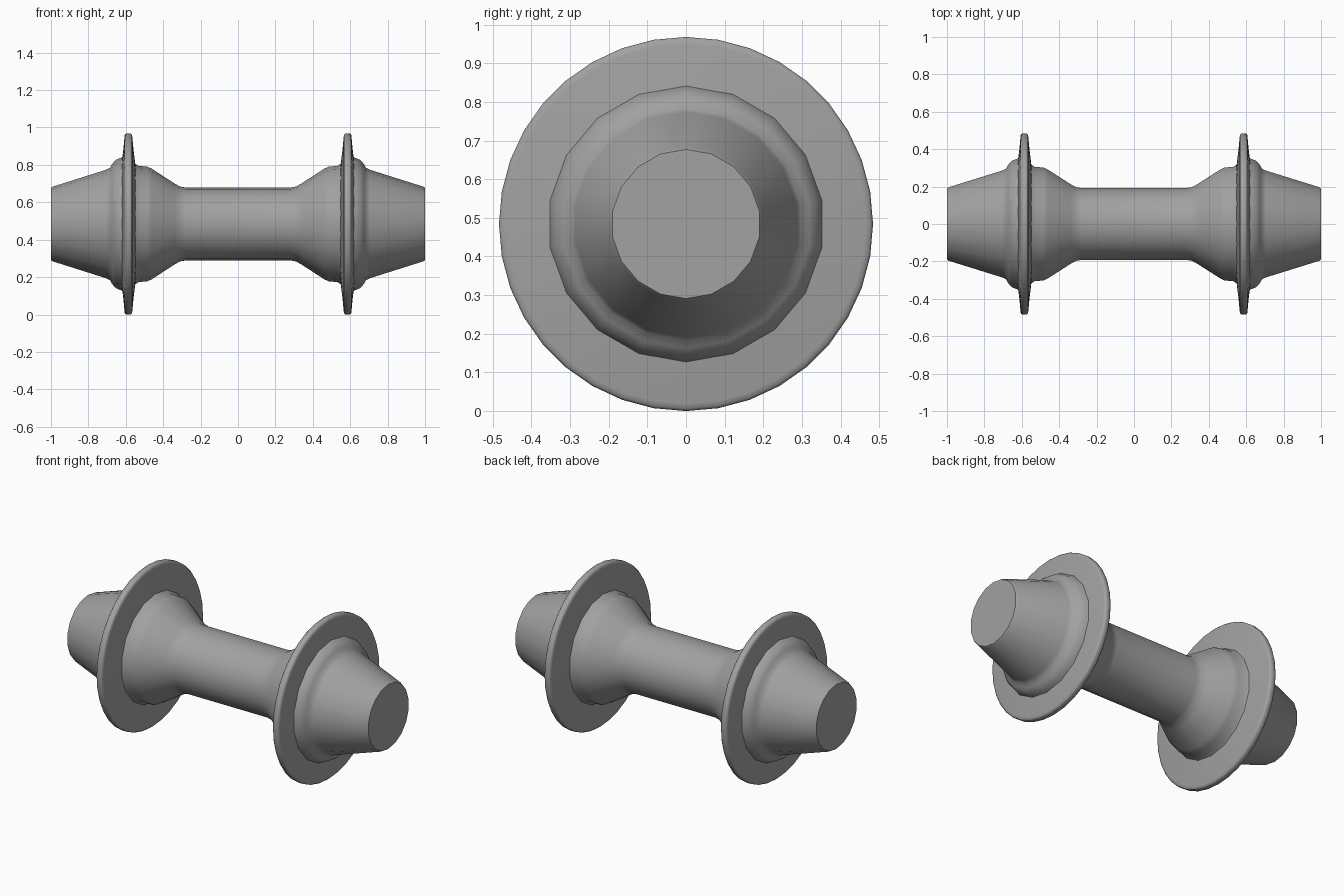
import bpy
import math

cube = bpy.data.objects.get("Cube")
if cube:
    bpy.data.objects.remove(cube, do_unlink=True)

CENTRE_Z = 0.484

metal = bpy.data.materials.new("grey_metal")
metal.use_nodes = True
grey = (0.36, 0.36, 0.36, 1)
metal.diffuse_color = grey
metal.node_tree.nodes["Principled BSDF"].inputs["Base Color"].default_value = grey


def lathe(name, profile, sides):
    """Revolve (x, radius) points around the x axis and close both ends."""
    verts = []
    for x, r in profile:
        for i in range(sides):
            a = math.tau * i / sides
            verts.append((x, r * math.sin(a), r * math.cos(a)))
    faces = []
    for k in range(len(profile) - 1):
        for i in range(sides):
            j = (i + 1) % sides
            a, b = k * sides, (k + 1) * sides
            faces.append((a + i, a + j, b + j, b + i))
    last = (len(profile) - 1) * sides
    faces.append(tuple(reversed(range(sides))))
    faces.append(tuple(range(last, last + sides)))
    mesh = bpy.data.meshes.new(name)
    mesh.from_pydata(verts, [], faces)
    mesh.materials.append(metal)
    obj = bpy.data.objects.new(name, mesh)
    obj.location.z = CENTRE_Z
    bpy.context.collection.objects.link(obj)
    bpy.ops.object.select_all(action="DESELECT")
    obj.select_set(True)
    bpy.context.view_layer.objects.active = obj
    bpy.ops.object.shade_smooth_by_angle(angle=math.radians(45))
    return obj


# Hub body: narrow barrel, flared shoulders, stepped collars and tapered ends
half = [(0.28, 0.195), (0.31, 0.2), (0.34, 0.217), (0.46, 0.295), (0.485, 0.307),
        (0.53, 0.31), (0.56, 0.33), (0.61, 0.36), (0.63, 0.353), (0.655, 0.342),
        (0.672, 0.322), (0.685, 0.3), (0.705, 0.29), (0.99, 0.2), (1.0, 0.193)]
lathe("hub_body", [(-x, r) for x, r in reversed(half)] + half, 18)

# Spoke flanges: thin discs that taper towards a rounded rim
inner = [(-0.04, 0.28), (-0.036, 0.33), (-0.027, 0.4), (-0.021, 0.465),
         (-0.019, 0.478), (-0.012, 0.484)]
disc = inner + [(-x, r) for x, r in reversed(inner)]
for side, name in ((1, "left_flange"), (-1, "right_flange")):
    lathe(name, [(x + side * 0.586, r) for x, r in disc], 36)
